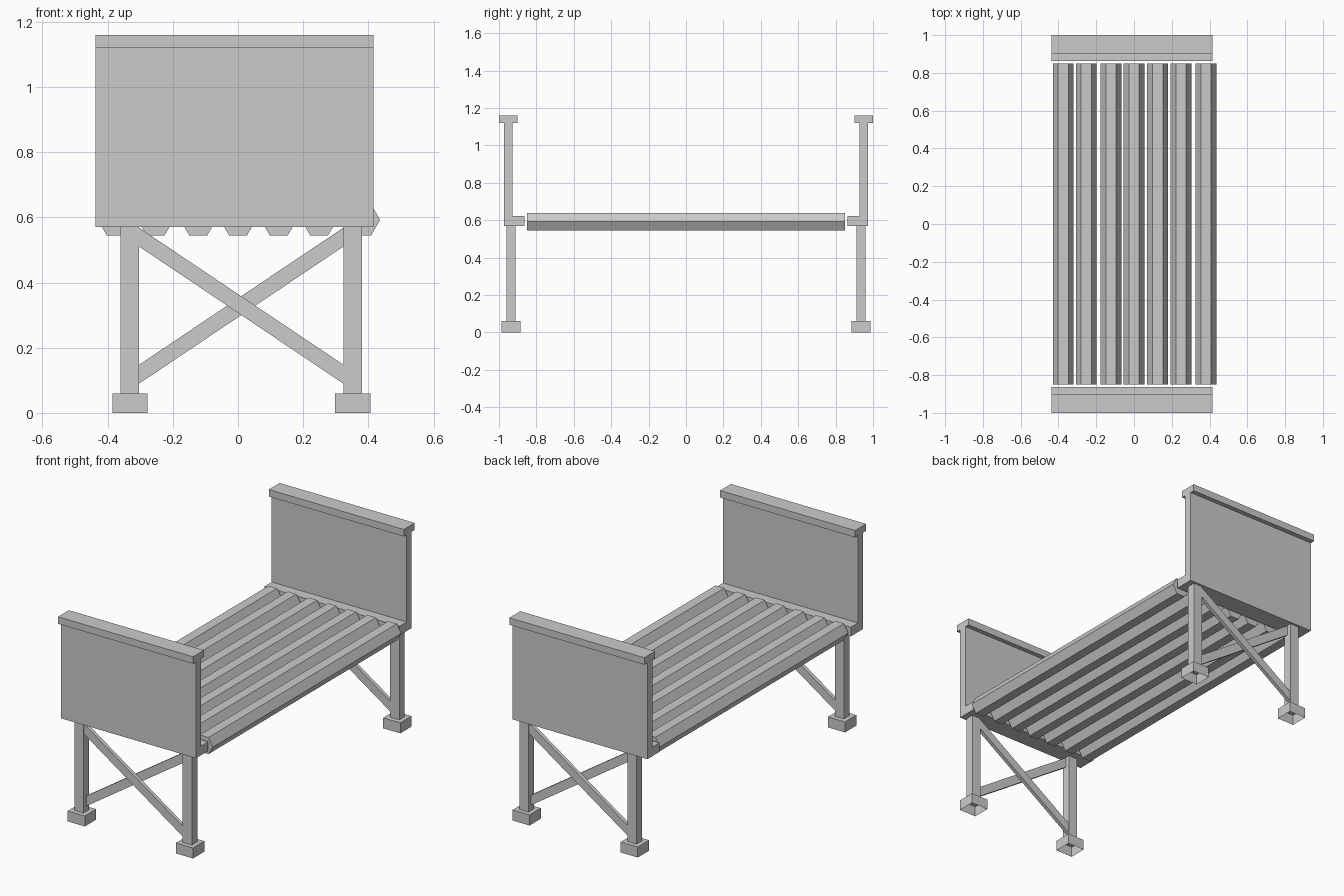
import bpy, bmesh, math
from mathutils import Vector

if "Cube" in bpy.data.objects:
    bpy.data.objects.remove(bpy.data.objects["Cube"])


def prism(name, points, offset, open_faces=()):
    """Extrude a closed 3D polygon along an offset; optionally drop cap 0 (start)."""
    bm = bmesh.new()
    off = Vector(offset)
    a = [bm.verts.new(p) for p in points]
    b = [bm.verts.new(Vector(p) + off) for p in points]
    start = bm.faces.new(a)
    bm.faces.new(b[::-1])
    n = len(a)
    for i in range(n):
        j = (i + 1) % n
        bm.faces.new((a[i], b[i], b[j], a[j]))
    bmesh.ops.recalc_face_normals(bm, faces=bm.faces)
    if 0 in open_faces:
        bmesh.ops.delete(bm, geom=[start], context='FACES_ONLY')
    me = bpy.data.meshes.new(name)
    bm.to_mesh(me)
    bm.free()
    ob = bpy.data.objects.new(name, me)
    bpy.context.collection.objects.link(ob)
    return ob


def box(name, x0, x1, y0, y1, z0, z1, open_faces=()):
    pts = [(x0, y0, z0), (x1, y0, z0), (x1, y1, z0), (x0, y1, z0)]
    return prism(name, pts, (0, 0, z1 - z0), open_faces)


X0, X1 = -0.437, 0.416            # end panel extent
LEGS = ((-0.360, -0.303), (0.323, 0.381))
LEG_Z, FOOT_Z = 0.57, 0.06

# End panel section: board with capped top and inner ledge (outward y, z)
PANEL = [(0.863, 0.57), (0.973, 0.57), (0.973, 1.12), (1.0, 1.12),
         (1.0, 1.16), (0.902, 1.16), (0.902, 1.12), (0.928, 1.12),
         (0.928, 0.622), (0.863, 0.622)]

for end, s in (("front", -1), ("back", 1)):
    # Board, cap and ledge in one profile
    prism(f"{end}_panel", [(X0, s * y, z) for y, z in PANEL], (X1 - X0, 0, 0))

    # Legs and hollow feet
    for side, (a, b) in zip(("left", "right"), LEGS):
        box(f"{end}_leg_{side}", a, b, s * 0.911, s * 0.960, FOOT_Z, LEG_Z)
        c = (a + b) / 2
        box(f"{end}_foot_{side}", c - 0.054, c + 0.054, s * 0.884, s * 0.986,
            0, FOOT_Z, open_faces=(0,))

    # Crossed braces, one behind the other
    xl, xr = LEGS[0][1], LEGS[1][0]
    falling = [(xl, 0.51), (xl, 0.568), (xr, 0.148), (xr, 0.09)]
    rising = [(xl, 0.09), (xl, 0.148), (xr, 0.568), (xr, 0.51)]
    outer, inner = (falling, rising) if s < 0 else (rising, falling)
    for label, shape, y in (("outer", outer, 0.936), ("inner", inner, 0.914)):
        prism(f"{end}_brace_{label}", [(x, s * y, z) for x, z in shape],
              (0, s * 0.021, 0))

# Hexagonal slats
R = 0.055
for i, cx in enumerate((-0.375, -0.253, -0.122, 0.0, 0.125, 0.249, 0.381)):
    ring = [(cx + R * math.cos(k * math.pi / 3), -0.85,
             0.592 + R * math.sin(k * math.pi / 3)) for k in range(6)]
    prism(f"slat_{i + 1}", ring, (0, 1.70, 0))
